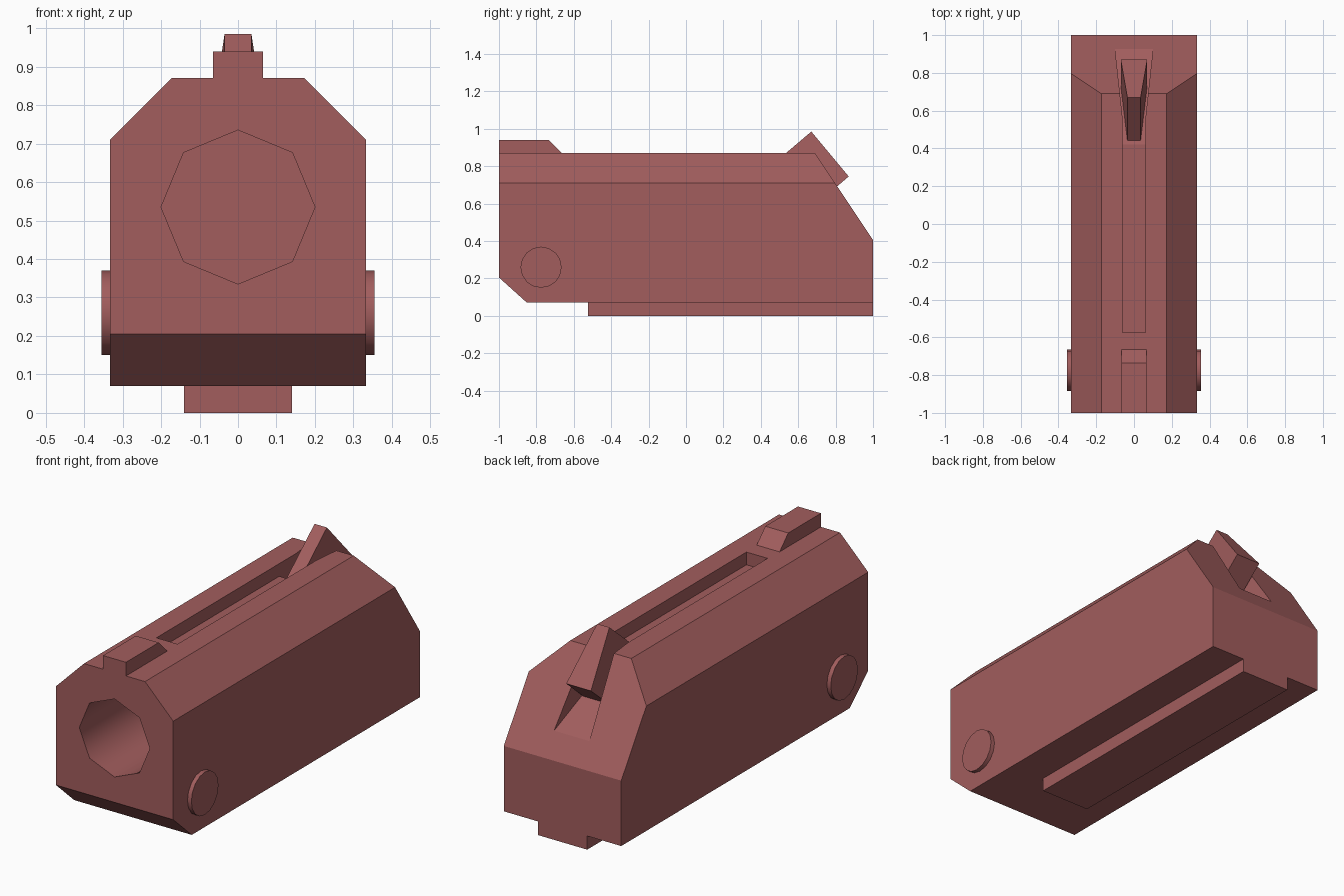
import bpy, bmesh, math
from mathutils import Vector

if "Cube" in bpy.data.objects:
    bpy.data.objects.remove(bpy.data.objects["Cube"])

mat = bpy.data.materials.new("dull_red")
mat.diffuse_color = (0.36, 0.11, 0.11, 1)
mat.use_nodes = True
mat.node_tree.nodes["Principled BSDF"].inputs["Base Color"].default_value = mat.diffuse_color


def finish(name, bm):
    bmesh.ops.recalc_face_normals(bm, faces=bm.faces)
    me = bpy.data.meshes.new(name)
    bm.to_mesh(me)
    bm.free()
    me.materials.append(mat)
    ob = bpy.data.objects.new(name, me)
    bpy.context.collection.objects.link(ob)
    return ob


def loft(rings, smooth=False):
    """Skin a list of equal point rings and cap both ends."""
    bm = bmesh.new()
    vs = [[bm.verts.new(p) for p in ring] for ring in rings]
    n = len(vs[0])
    for a, b in zip(vs, vs[1:]):
        for i in range(n):
            j = (i + 1) % n
            bm.faces.new((a[i], a[j], b[j], b[i])).smooth = smooth
    bm.faces.new(vs[0])
    bm.faces.new(vs[-1])
    return bm


def side_extrude(name, yz, half_width):
    return finish(name, loft([[(x, y, z) for y, z in yz]
                              for x in (-half_width, half_width)]))


def cut(target, cutter):
    cutter.hide_render = True
    mod = target.modifiers.new("cut", 'BOOLEAN')
    mod.operation = 'DIFFERENCE'
    mod.solver = 'EXACT'
    mod.object = cutter
    bpy.context.view_layer.objects.active = target
    bpy.ops.object.modifier_apply(modifier=mod.name)
    bpy.data.objects.remove(cutter)


# Body: chamfered section along y, trimmed by the rear slope and front lower bevel
half = [(0.333, 0.07), (0.333, 0.71), (0.173, 0.87)]
section = half + [(-x, z) for x, z in reversed(half)]
bm = loft([[(x, y, z) for x, z in section] for y in (-1, 1)])
for point, normal in (((0, 1, 0.405), (0, 0.465, 0.31)),
                      ((0, -1, 0.205), (0, -0.135, -0.15))):
    bmesh.ops.bisect_plane(bm, geom=bm.verts[:] + bm.edges[:] + bm.faces[:],
                           plane_co=point, plane_no=Vector(normal).normalized(),
                           clear_outer=True)
    bmesh.ops.holes_fill(bm, edges=[e for e in bm.edges if e.is_boundary])
body = finish("body", bm)

# Octagonal bore in the front
octagon = [(0.2 * math.sin(k * math.pi / 4), 0.535 + 0.2 * math.cos(k * math.pi / 4))
           for k in range(8)]
cut(body, finish("bore_cutter", loft([[(x, y, z) for x, z in octagon]
                                      for y in (-1.1, -0.1)], True)))

# Top slot, its floor dropping and walls flaring toward the rear slope
stations = [(-0.575, 0.06, 0.805), (0.42, 0.06, 0.805),
            (0.555, 0.06, 0.728), (1.05, 0.1135, 0.446)]
cut(body, finish("slot_cutter", loft([[(-w, y, f), (w, y, f), (w, y, 1.1), (-w, y, 1.1)]
                                      for y, w, f in stations])))

# Tapered hammer wedge sitting in the slot
top = [(-0.035, 0.67, 0.985), (0.035, 0.67, 0.985),
       (0.07, 0.87, 0.745), (-0.07, 0.87, 0.745)]
base = [(x, y - 0.23, z - 0.195) for x, y, z in top]
finish("hammer", loft([base, top]))

# Front sight and bottom rail
side_extrude("front_sight", [(-1, 0.86), (-0.655, 0.86), (-0.735, 0.94), (-1, 0.94)], 0.065)
side_extrude("bottom_rail", [(-0.525, 0), (1, 0), (1, 0.08), (-0.525, 0.08)], 0.14)

# Round pin heads on both sides
circle = [(-0.775 + 0.11 * math.cos(k * math.pi / 8), 0.26 + 0.11 * math.sin(k * math.pi / 8))
          for k in range(16)]
for side, name in ((-1, "left_pin"), (1, "right_pin")):
    finish(name, loft([[(side * x, y, z) for y, z in circle] for x in (0.31, 0.355)], True))
